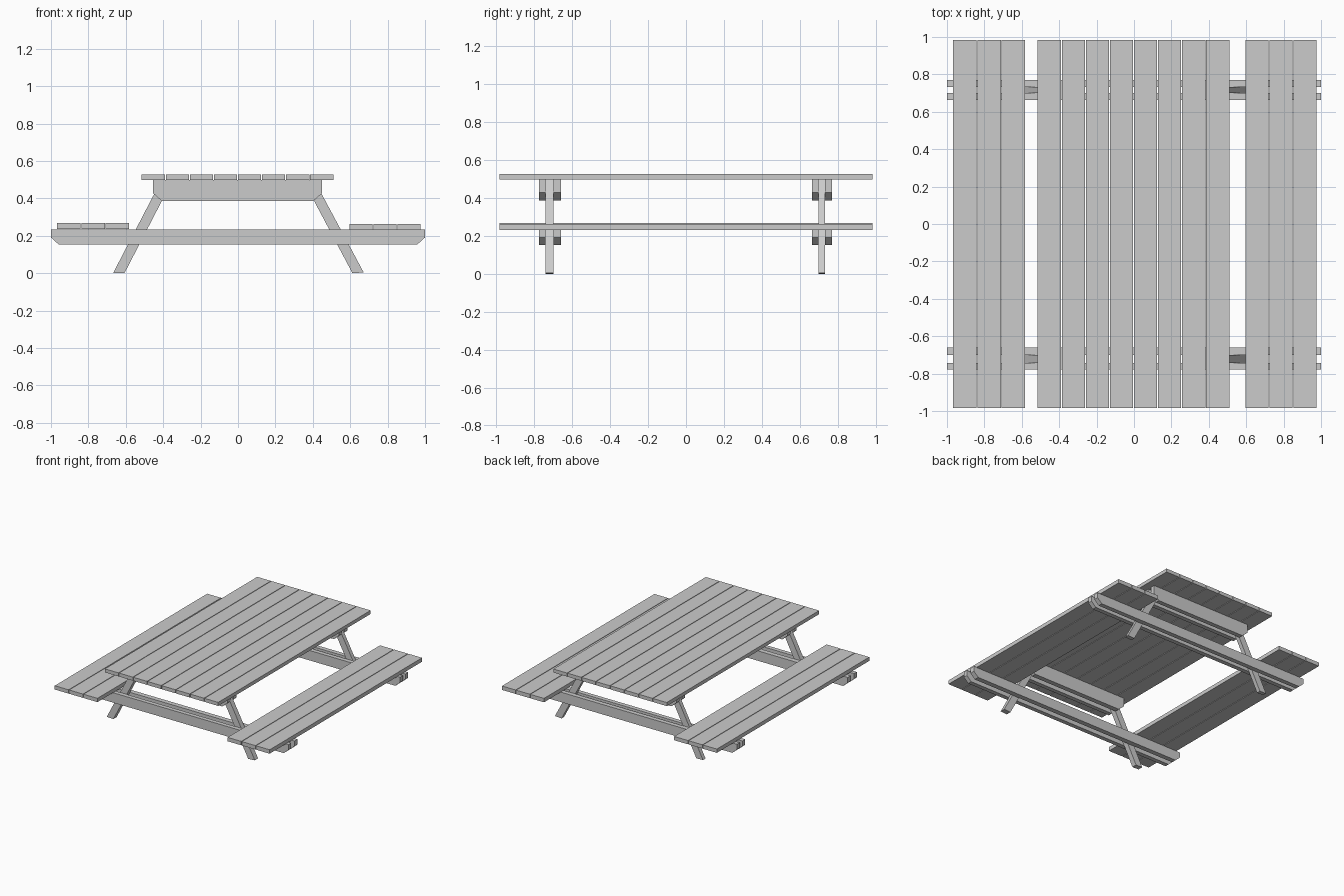
import bpy

if "Cube" in bpy.data.objects:
    bpy.data.objects.remove(bpy.data.objects["Cube"])


def prism(name, profile, y0, y1):
    """Extrude an x-z outline between two y positions."""
    n = len(profile)
    verts = [(x, y0, z) for x, z in profile] + [(x, y1, z) for x, z in profile]
    faces = [list(range(n)), list(range(2 * n - 1, n - 1, -1))]
    faces += [(i, i + n, (i + 1) % n + n, (i + 1) % n) for i in range(n)]
    mesh = bpy.data.meshes.new(name)
    mesh.from_pydata(verts, [], faces)
    obj = bpy.data.objects.new(name, mesh)
    bpy.context.collection.objects.link(obj)
    return obj


def planks(name, x0, x1, z0, z1, count, gap=0.005):
    """Row of boards running along y."""
    width = (x1 - x0 + gap) / count
    for i in range(count):
        a = x0 + i * width
        b = a + width - gap
        prism(f"{name}_{i + 1}", [(a, z0), (b, z0), (b, z1), (a, z1)], -0.984, 0.984)


def beam_profile(x0, x1, z0, z1, cut):
    """Beam outline with the two lower corners cut off."""
    return [(x0 + cut, z0), (x1 - cut, z0), (x1, z0 + cut * 0.9),
            (x1, z1), (x0, z1), (x0, z0 + cut * 0.9)]


# Table top and benches
planks("table_board", -0.515, 0.51, 0.498, 0.527, 8)
planks("left_seat_board", -0.968, -0.582, 0.237, 0.268, 3)
planks("right_seat_board", 0.595, 0.975, 0.232, 0.264, 3)

# Frames: (label, outer pair y ranges, leg y range)
frames = [
    ("front", [(-0.777, -0.742), (-0.70, -0.66)], (-0.742, -0.70)),
    ("back", [(0.664, 0.70), (0.733, 0.77)], (0.70, 0.733)),
]
for label, pairs, leg_y in frames:
    for i, (y0, y1) in enumerate(pairs):
        prism(f"{label}_seat_beam_{i + 1}",
              beam_profile(-1.0, 1.0, 0.153, 0.234, 0.042), y0, y1)
        prism(f"{label}_top_beam_{i + 1}",
              beam_profile(-0.455, 0.45, 0.386, 0.498, 0.047), y0, y1)
    # Splayed legs
    prism(f"{label}_left_leg",
          [(-0.667, 0.002), (-0.607, 0.0), (-0.35, 0.497), (-0.41, 0.497)], *leg_y)
    prism(f"{label}_right_leg",
          [(0.612, 0.0), (0.672, 0.004), (0.408, 0.497), (0.348, 0.497)], *leg_y)
